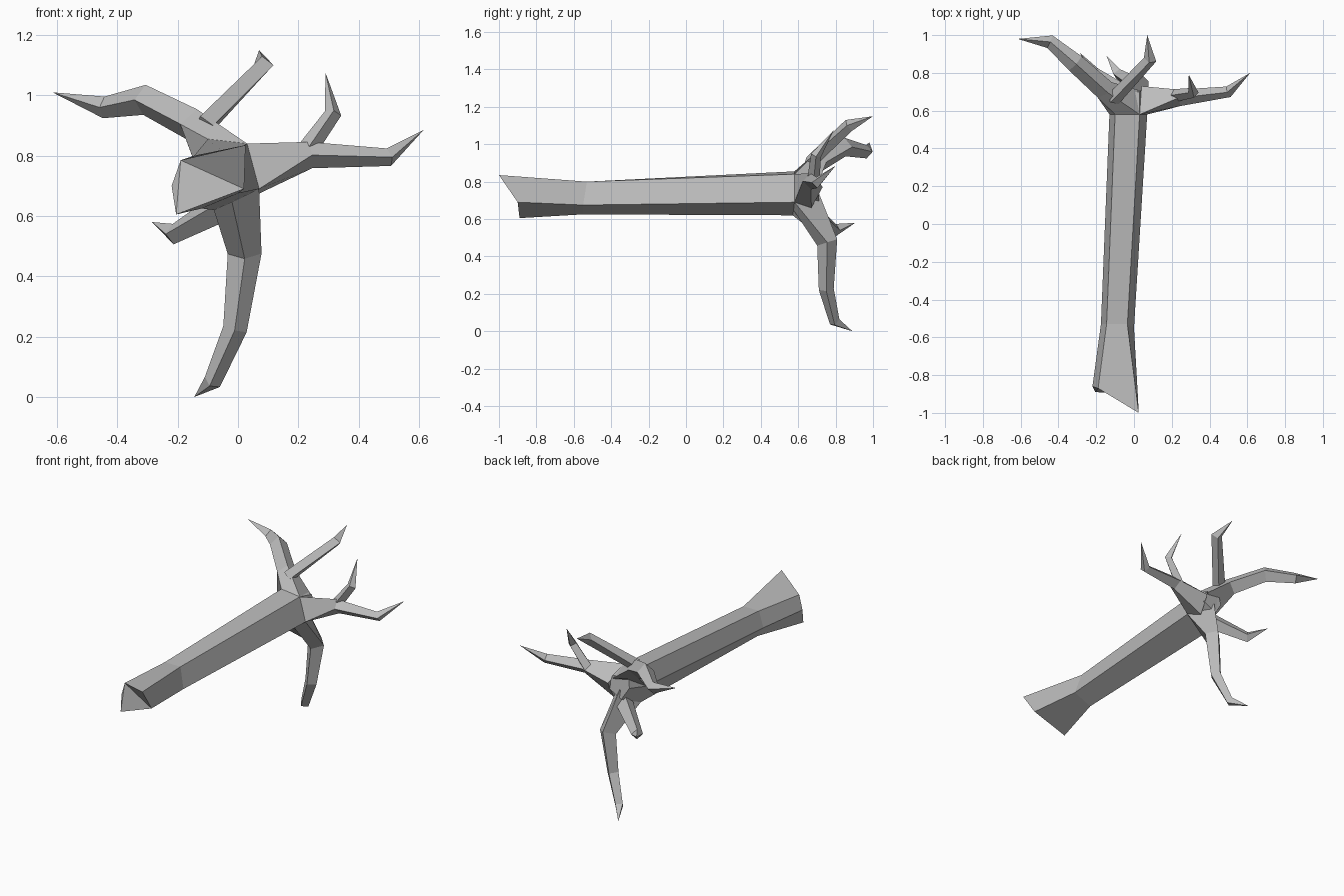
import bpy, bmesh
from mathutils import Vector as V

if "Cube" in bpy.data.objects:
    bpy.data.objects.remove(bpy.data.objects["Cube"])

bark = bpy.data.materials.new("grey_bark")
bark.diffuse_color = (0.5, 0.5, 0.5, 1)
bark.use_nodes = True
bark.node_tree.nodes["Principled BSDF"].inputs["Base Color"].default_value = bark.diffuse_color


def loft(name, rings, tip=None):
    """Skin a list of equal-sized point rings, closed by caps or a pointed tip."""
    bm = bmesh.new()
    rows = [[bm.verts.new(p) for p in r] for r in rings]
    n = len(rows[0])
    for a, b in zip(rows, rows[1:]):
        for i in range(n):
            j = (i + 1) % n
            bm.faces.new((a[i], a[j], b[j], b[i]))
    bm.faces.new(rows[0])
    if tip:
        t = bm.verts.new(tip)
        for i in range(n):
            bm.faces.new((rows[-1][i], rows[-1][(i + 1) % n], t))
    else:
        bm.faces.new(rows[-1])
    bmesh.ops.triangulate(bm, faces=[f for f in bm.faces if len(f.verts) > 4])
    bmesh.ops.recalc_face_normals(bm, faces=bm.faces)
    me = bpy.data.meshes.new(name)
    bm.to_mesh(me)
    bm.free()
    me.materials.append(bark)
    ob = bpy.data.objects.new(name, me)
    bpy.context.collection.objects.link(ob)


def root(name, path, tip, up, base=None):
    """Four-sided tapering root along (centre, radius) stations."""
    pts = [V(c) for c, r in path] + [V(tip)]
    rings = [base] if base else []
    for i, (c, r) in enumerate(path):
        t = (pts[i + 1] - pts[i]).normalized()
        if i or base:
            prev = pts[i - 1] if i else sum((V(p) for p in base), V()) / 4
            t = (t + (pts[i] - prev).normalized()).normalized()
        u = V(up)
        u = (u - t * u.dot(t)).normalized()
        v = t.cross(u)
        rings.append([pts[i] + d * r for d in (u, v, -u, -v)])
    loft(name, rings, tip)


# Five-sided trunk: slanted broken end, waist, root collar, blunt back
A, B, C = (.03, .58, .84), (-.10, .58, .855), (-.13, .58, .74)
D, E = (-.08, .57, .62), (.07, .58, .69)
loft("trunk", [
    [(.025, -1, .835), (-.19, -.87, .785), (-.22, -.86, .70), (-.205, -.89, .605), (.02, -.90, .69)],
    [(-.035, -.53, .80), (-.145, -.53, .80), (-.175, -.53, .70), (-.12, -.55, .625), (0, -.55, .675)],
    [A, B, C, D, E],
    [(.03, .70, .81), (-.08, .69, .84), (-.09, .70, .76), (-.04, .71, .68), (.05, .71, .73)],
])

# Main roots flare out of the trunk collar
root("right_root", [((.24, .668, .802), .044), ((.50, .70, .795), .030)],
     (.615, .80, .885), (0, 0, 1),
     [A, E, (.04, .67, .66), (.04, .73, .77)])
root("lower_root", [((.022, .755, .475), .056), ((-.01, .75, .225), .040), ((-.085, .795, .05), .030)],
     (-.145, .89, 0), (0, -1, 0),
     [(-.02, .575, .647), D, (-.03, .71, .74), E])
root("upper_left_root", [((-.155, .71, .905), .055), ((-.31, .85, .985), .050), ((-.445, .965, .96), .036)],
     (-.615, .98, 1.01), (0, 0, 1),
     [A, (.02, .71, .80), C, B])

# Smaller roots
root("upright_root", [((-.11, .66, .90), .038), ((.085, .87, 1.10), .034)],
     (.07, 1, 1.15), (0, 0, 1))
root("side_shoot", [((.215, .68, .80), .034), ((.315, .695, .94), .028)],
     (.29, .79, 1.075), (0, -1, 0))
root("lower_left_root", [((-.02, .66, .65), .055), ((-.215, .80, .54), .034)],
     (-.285, .905, .58), (0, 0, 1))
